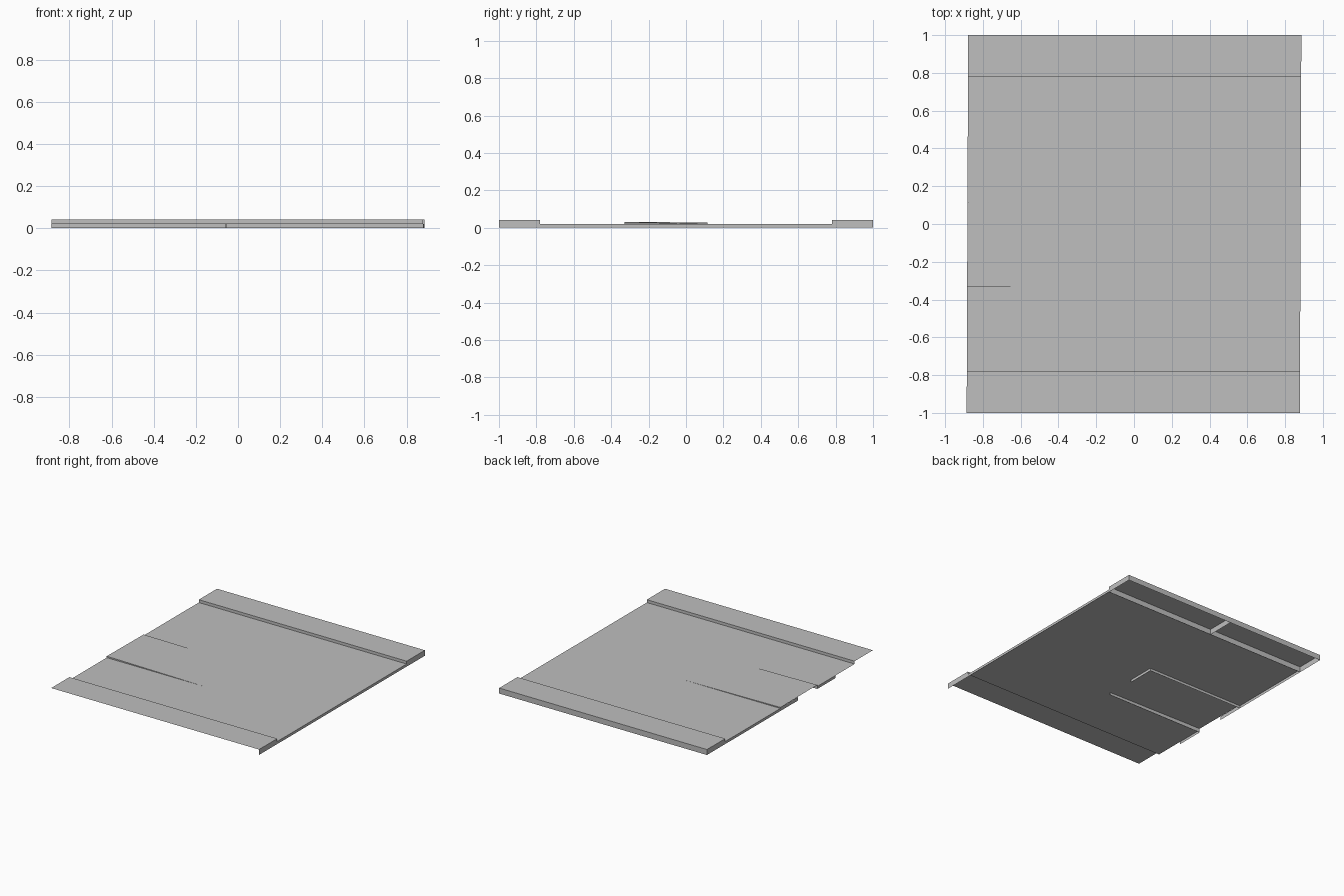
import bpy
import bmesh

cube = bpy.data.objects.get("Cube")
if cube:
    bpy.data.objects.remove(cube, do_unlink=True)

# One plain grey for the whole slab
grey = bpy.data.materials.new("concrete_grey")
grey.use_nodes = True
colour = (0.52, 0.52, 0.52, 1)
grey.diffuse_color = colour
grey.node_tree.nodes["Principled BSDF"].inputs["Base Color"].default_value = colour

SIDE = 0.882          # half width
KERB = 0.78           # inner edge of each pavement
ROAD_Z, PAVE_Z = 0.02, 0.042
PANEL_X, PANEL_Y0, PANEL_Y1 = -0.055, -0.33, 0.115


def build(name, quads):
    """Make a flat-shaded shell from quads, leaning very slightly along y."""
    bm = bmesh.new()
    for quad in quads:
        bm.faces.new([bm.verts.new((x + 0.004 * y, y, z)) for x, y, z in quad])
    bmesh.ops.remove_doubles(bm, verts=bm.verts, dist=0.0001)
    mesh = bpy.data.meshes.new(name)
    bm.to_mesh(mesh)
    bm.free()
    mesh.materials.append(grey)
    obj = bpy.data.objects.new(name, mesh)
    bpy.context.collection.objects.link(obj)
    return obj


def sheet(x0, x1, y0, y1, z):
    return [(x0, y0, z), (x1, y0, z), (x1, y1, z), (x0, y1, z)]


def wall(a, b, top, bottom=0.0, top_b=None):
    end = top if top_b is None else top_b
    return [(*a, bottom), (*b, bottom), (*b, end), (*a, top)]


# Road surface around the raised panel
build("road_surface", [
    sheet(-SIDE, SIDE, -KERB, PANEL_Y0, ROAD_Z),
    sheet(PANEL_X, SIDE, PANEL_Y0, PANEL_Y1, ROAD_Z),
    sheet(-SIDE, SIDE, PANEL_Y1, KERB, ROAD_Z),
])

# Tilted panel, highest at its outer front corner
build("raised_panel", [[
    (-SIDE, PANEL_Y0, 0.031), (PANEL_X, PANEL_Y0, ROAD_Z),
    (PANEL_X, PANEL_Y1, ROAD_Z), (-SIDE, PANEL_Y1, 0.028),
]])
build("panel_walls", [
    wall((-SIDE, PANEL_Y0), (PANEL_X, PANEL_Y0), 0.031, top_b=ROAD_Z),
    wall((PANEL_X, PANEL_Y1), (-SIDE, PANEL_Y1), ROAD_Z, top_b=0.028),
    wall((PANEL_X, -0.1), (PANEL_X, PANEL_Y1), ROAD_Z),
    wall((-SIDE, PANEL_Y1), (-SIDE, -0.1), 0.028),
])

# Road side skirts
build("road_skirts", [
    wall((SIDE, -KERB), (SIDE, KERB), ROAD_Z),
    wall((-SIDE, PANEL_Y0), (-SIDE, -0.55), ROAD_Z),
    wall((-SIDE, KERB), (-SIDE, PANEL_Y1), ROAD_Z),
])

# Front pavement, open along its outer edge
build("front_pavement", [
    sheet(-SIDE, SIDE, -1, -KERB, PAVE_Z),
    wall((SIDE, -KERB), (-SIDE, -KERB), PAVE_Z, ROAD_Z),
    wall((SIDE, -1), (SIDE, -KERB), PAVE_Z),
])

# Back pavement, walled on all sides
build("back_pavement", [
    sheet(-SIDE, SIDE, KERB, 1, PAVE_Z),
    wall((-SIDE, KERB), (SIDE, KERB), PAVE_Z),
    wall((SIDE, KERB), (SIDE, 1), PAVE_Z),
    wall((SIDE, 1), (-SIDE, 1), PAVE_Z),
    wall((-SIDE, 1), (-SIDE, KERB), PAVE_Z),
])
build("pavement_divider", [wall((PANEL_X, KERB), (PANEL_X, 1), PAVE_Z)])
